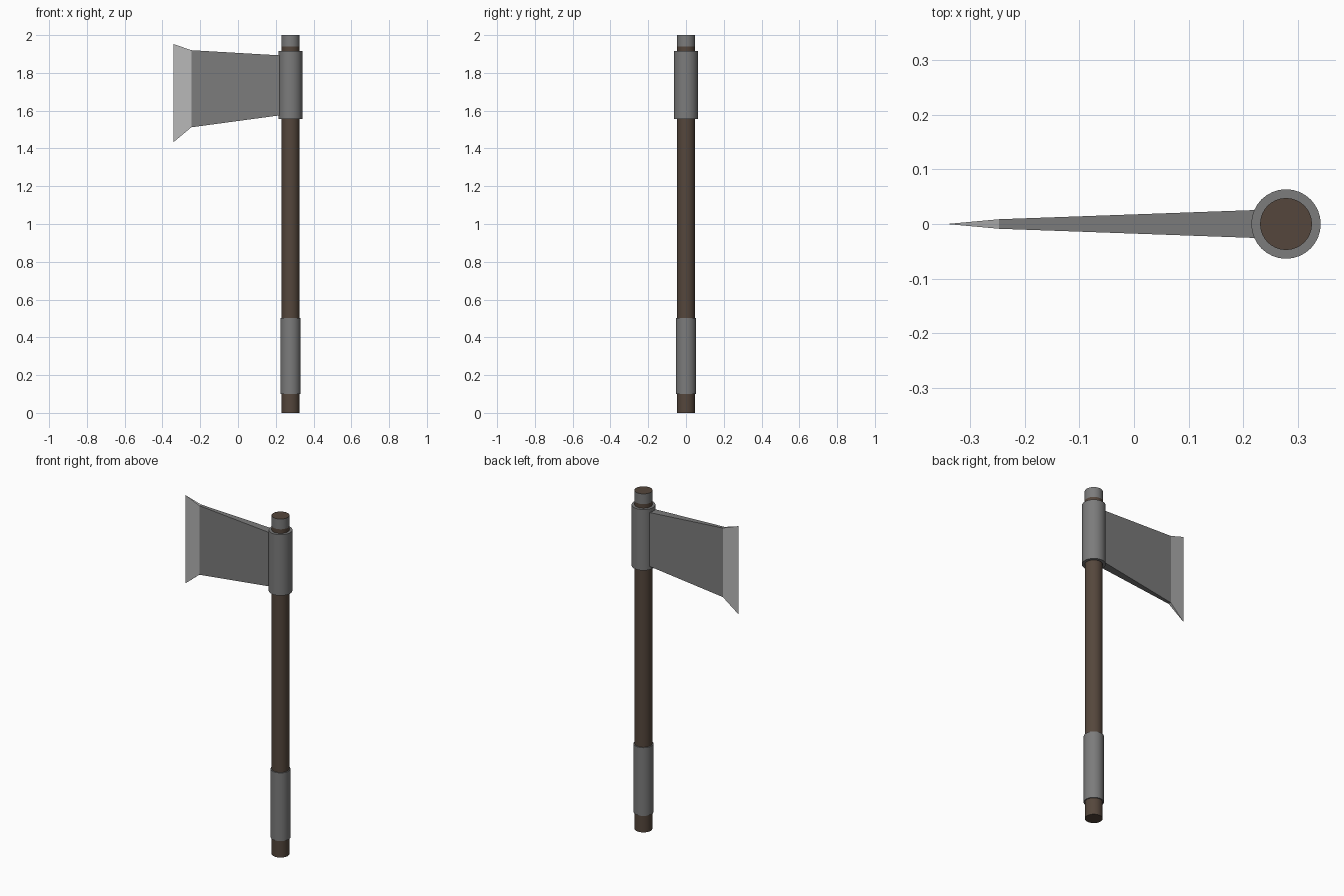
import bpy, bmesh

if "Cube" in bpy.data.objects:
    bpy.data.objects.remove(bpy.data.objects["Cube"])

AXIS_X = 0.278  # the haft stands off-centre, the blade reaches to -x


def material(name, rgb):
    m = bpy.data.materials.new(name)
    m.diffuse_color = (*rgb, 1)
    m.use_nodes = True
    m.node_tree.nodes["Principled BSDF"].inputs["Base Color"].default_value = m.diffuse_color
    return m


wood = material("dark_wood", (0.09, 0.062, 0.045))
steel = material("steel", (0.2, 0.2, 0.2))
bright = material("ground_steel", (0.47, 0.47, 0.47))


def rod(name, radius, z0, z1, mat, fill='NGON'):
    bpy.ops.mesh.primitive_cylinder_add(vertices=32, radius=radius, depth=z1 - z0, end_fill_type=fill,
                                        location=(AXIS_X, 0, (z0 + z1) / 2))
    ob = bpy.context.object
    ob.name = name
    ob.data.materials.append(mat)
    bpy.ops.object.shade_smooth_by_angle()
    return ob


# Haft with grip, head socket and a thin band round the top
rod("haft", 0.0475, 0, 2.0, wood)
rod("grip", 0.0535, 0.10, 0.503, steel)
rod("head_socket", 0.0635, 1.555, 1.915, steel)
rod("top_band", 0.0485, 1.94, 2.0, steel, 'NOTHING')


def loft(name, sections, mat):
    """Join (x, half thickness, z low, z high) rectangles into a solid."""
    bm = bmesh.new()
    rings = [[bm.verts.new(p) for p in ((x, -t, lo), (x, t, lo), (x, t, hi), (x, -t, hi))]
             for x, t, lo, hi in sections]
    for a, b in zip(rings, rings[1:]):
        for i in range(4):
            j = (i + 1) % 4
            bm.faces.new((a[i], a[j], b[j], b[i]))
    bm.faces.new(rings[0])
    bm.faces.new(rings[-1])
    bmesh.ops.remove_doubles(bm, verts=bm.verts, dist=1e-5)
    bmesh.ops.recalc_face_normals(bm, faces=bm.faces)
    me = bpy.data.meshes.new(name)
    bm.to_mesh(me)
    bm.free()
    me.materials.append(mat)
    ob = bpy.data.objects.new(name, me)
    bpy.context.collection.objects.link(ob)


# Blade body tapering away from the socket, then the flared cutting edge
shoulder = (-0.247, 0.0087, 1.512, 1.92)
loft("blade", [(0.235, 0.026, 1.577, 1.892), shoulder], steel)
loft("cutting_edge", [shoulder, (-0.342, 0, 1.433, 1.953)], bright)
